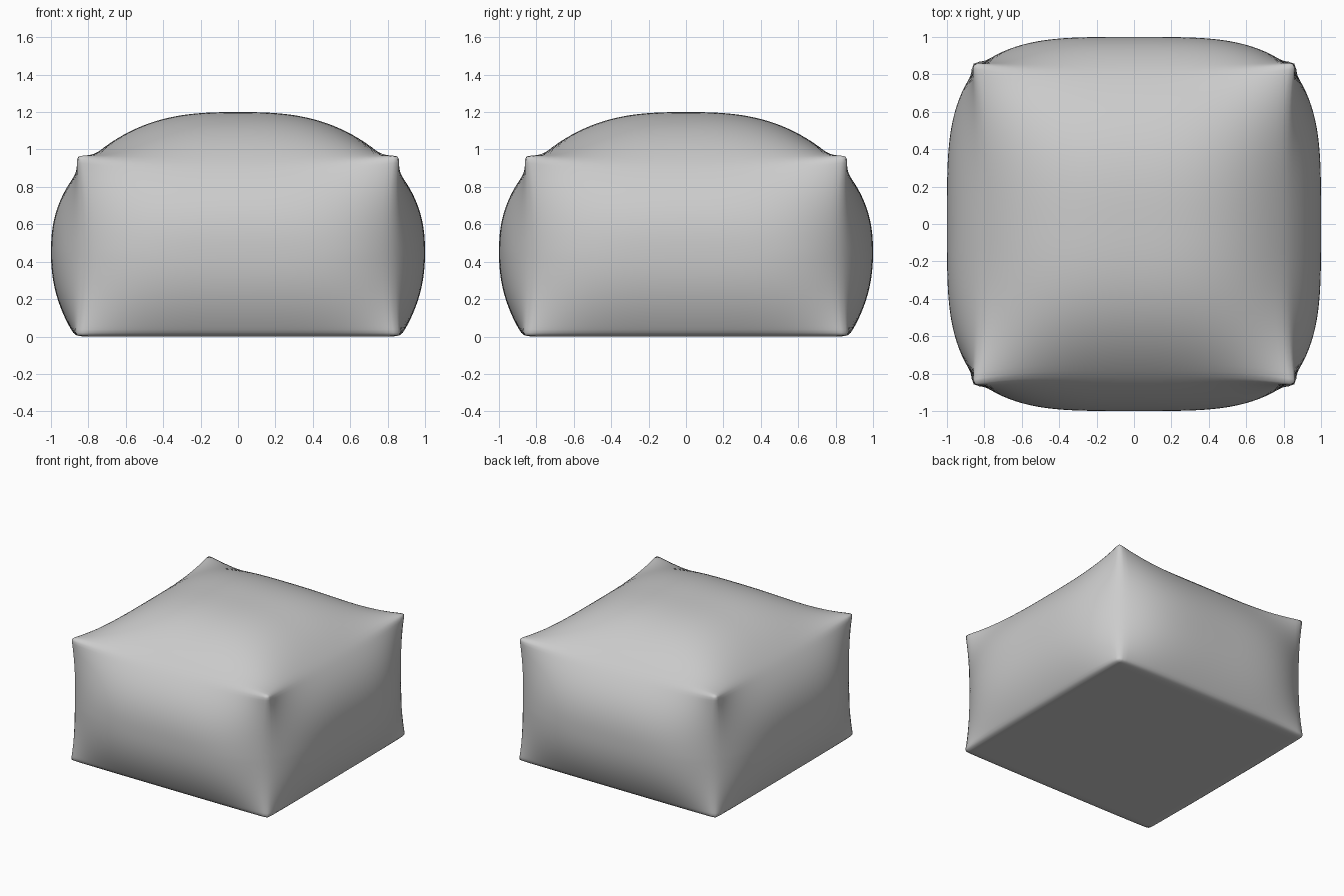
import bpy, bmesh

if "Cube" in bpy.data.objects:
    bpy.data.objects.remove(bpy.data.objects["Cube"])

N = 48  # grid divisions per side of the cushion


def g(t, p):
    """Pillow falloff: 1 in the middle of a panel, 0 at its seam."""
    return 1 - min(abs(t), 1) ** p


def side(v, w):
    """Half width of the cushion for a panel position v (across), w (up)."""
    gv = g(v, 4 if w < 0 else 4 - w)
    gw = g(w, 2.4 if w > 0 else 2.2)
    corner = 0.87
    seam_dip = -0.055 if w > 0 else 0.0
    return (corner + seam_dip * gv * (1 - gw)
            - 0.03 * gw * (1 - gv) + (1.0 - corner) * gv * gw)


def top(u, v):
    """Height of the domed top panel."""
    gu, gv = g(u, 2.8), g(v, 2.8)
    return 0.975 - 0.045 * (gu + gv) + 0.315 * gu * gv


# Subdivided cube as the base of the cushion
bm = bmesh.new()
bmesh.ops.create_cube(bm, size=2)
bmesh.ops.subdivide_edges(bm, edges=bm.edges[:], cuts=N - 1, use_grid_fill=True)

# Inflate every panel; the base stays flat
for vert in bm.verts:
    u, v, w = vert.co
    z = 0.45 + (w * (top(u, v) - 0.45) if w > 0 else w * 0.45)
    vert.co = (u * side(v, w), v * side(u, w), z)

# Soften the seams
for _ in range(3):
    bmesh.ops.smooth_vert(bm, verts=bm.verts[:], factor=0.5,
                          use_axis_x=True, use_axis_y=True, use_axis_z=True)

for face in bm.faces:
    face.smooth = True
mesh = bpy.data.meshes.new("pouf_cushion")
bm.to_mesh(mesh)
bm.free()
pouf = bpy.data.objects.new("pouf_cushion", mesh)
bpy.context.collection.objects.link(pouf)
